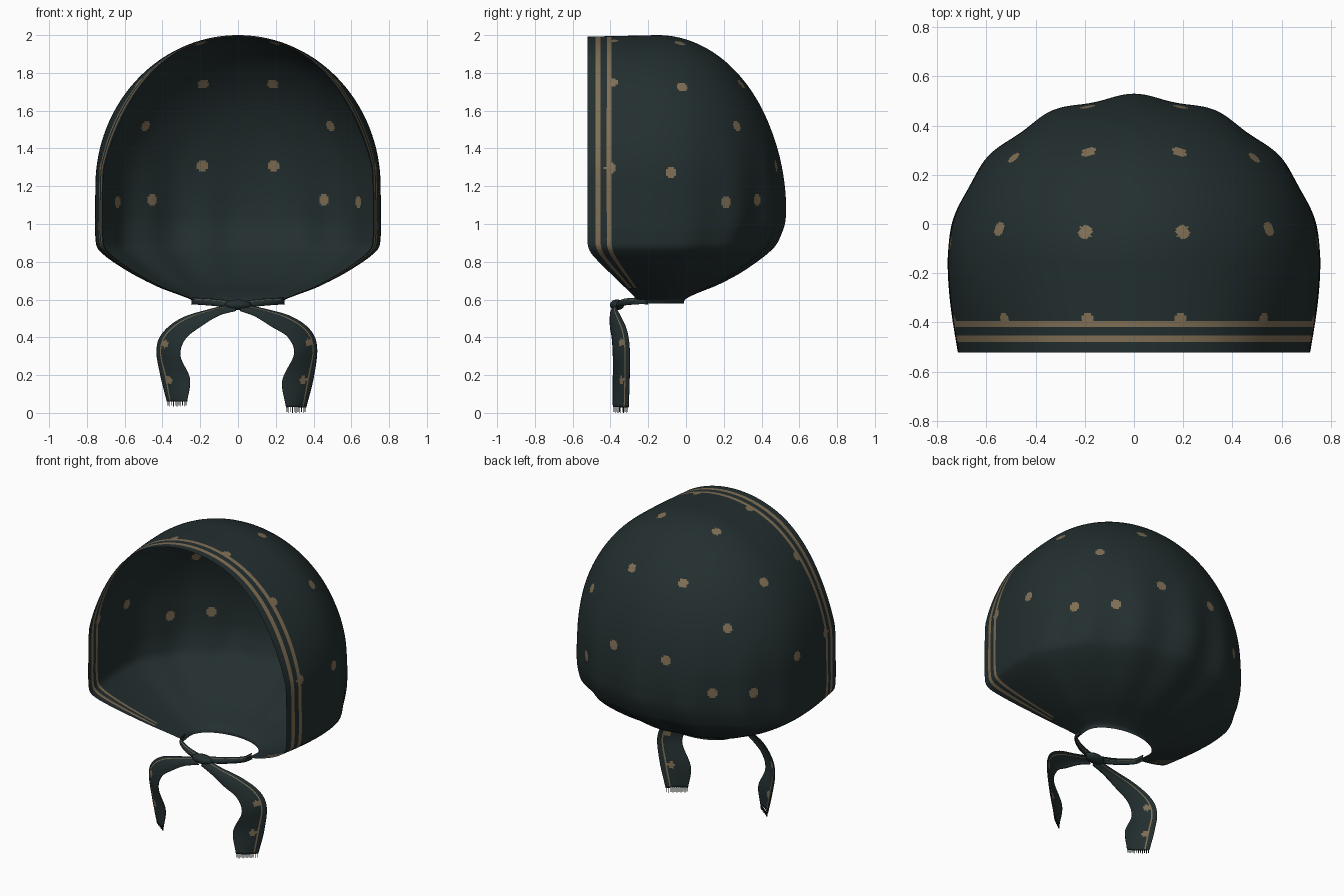
import bpy, bmesh, math
from mathutils import Vector, kdtree

if "Cube" in bpy.data.objects:
    bpy.data.objects.remove(bpy.data.objects["Cube"])


def material(name, rgb):
    m = bpy.data.materials.new(name)
    m.diffuse_color = (*rgb, 1)
    m.use_nodes = True
    m.node_tree.nodes["Principled BSDF"].inputs["Base Color"].default_value = m.diffuse_color
    return m


CLOTH = material("dark teal cloth", (0.017, 0.028, 0.029))
TAN = material("tan print", (0.215, 0.158, 0.090))


def smooth_at(table, t):
    """Smooth curve through (t, value...) rows."""
    t = min(max(t, table[0][0]), table[-1][0])
    i = 0
    while i < len(table) - 2 and t > table[i + 1][0]:
        i += 1
    a, b = table[i], table[i + 1]
    p, q = table[max(i - 1, 0)], table[min(i + 2, len(table) - 1)]
    h = b[0] - a[0]
    u = (t - a[0]) / h
    out = []
    for k in range(1, len(a)):
        m0 = (b[k] - p[k]) / (b[0] - p[0]) * h
        m1 = (q[k] - a[k]) / (q[0] - a[0]) * h
        out.append((2*u**3 - 3*u*u + 1) * a[k] + (u**3 - 2*u*u + u) * m0
                   + (3*u*u - 2*u**3) * b[k] + (u**3 - u*u) * m1)
    return out


def sheet(name, rows, stripe_cols, dots, radius, stripe_from=-1):
    """Grid surface; chosen columns and round dots get the print colour."""
    bm = bmesh.new()
    grid = [[bm.verts.new(p) for p in row] for row in rows]
    for r0, r1 in zip(grid, grid[1:]):
        for j in range(len(r0) - 1):
            f = bm.faces.new((r0[j], r0[j + 1], r1[j + 1], r1[j]))
            f.material_index = int(j in stripe_cols and r0[j].co.z > stripe_from)
            f.smooth = True
    faces = list(bm.faces)
    tree = kdtree.KDTree(len(faces))
    for i, f in enumerate(faces):
        tree.insert(f.calc_center_median(), i)
    tree.balance()
    for d in dots:
        centre = tree.find(Vector(d))[0]
        for _, i, _ in tree.find_range(centre, radius):
            faces[i].material_index = 1
    bmesh.ops.remove_doubles(bm, verts=bm.verts, dist=1e-5)
    bmesh.ops.recalc_face_normals(bm, faces=bm.faces)
    me = bpy.data.meshes.new(name)
    bm.to_mesh(me)
    bm.free()
    me.materials.append(CLOTH)
    me.materials.append(TAN)
    ob = bpy.data.objects.new(name, me)
    bpy.context.collection.objects.link(ob)
    return ob


# Hood: horizontal slices, each open at the front
YC = -0.15
HALF_WIDTH = [(0.58, 0.235), (0.60, 0.25), (0.62, 0.30), (0.67, 0.43), (0.76, 0.60),
              (0.86, 0.735), (0.93, 0.755), (1.05, 0.757), (1.2, 0.755)]
DEPTH = [(0.58, 0.14), (0.60, 0.145), (0.63, 0.20), (0.68, 0.32), (0.76, 0.46),
         (0.87, 0.60), (0.95, 0.645), (1.02, 0.665), (1.1, 0.67)]
FRONT = [(0.58, -0.25), (0.60, -0.258), (0.69, -0.35), (0.83, -0.49), (0.88, -0.518),
         (0.95, -0.522), (2.0, -0.522)]


def upper(z, zc, r):
    return math.sqrt(max(0, 1 - ((z - zc) / r) ** 2))


cuts = [0, 0.057, 0.114, 0.15, 0.186, 0.231, 0.276, 0.31, 0.343]
cuts += [0.343 + 0.657 * k / 22 for k in range(1, 22)]
NB = 190


def hood_slice(z):
    w = 0.755 * upper(z, 1.2, 0.8) if z > 1.2 else smooth_at(HALF_WIDTH, z)[0]
    b = 0.67 * upper(z, 1.1, 0.9) if z > 1.1 else smooth_at(DEPTH, z)[0]
    yf = smooth_at(FRONT, z)[0]
    fold = 0.012 * min(max((1.5 - z) / 0.5, 0), 1) * min(1, (z - 0.58) / 0.15)
    # the opening pinches in slightly at its upper shoulders
    pinch = 0.055 + 0.035 * max(0, math.sin(math.pi * min(max((z - 1.3) / 0.7, 0), 1)))
    side = [(w * (1 - pinch + pinch * math.sin(f * math.pi / 2)), yf + (YC - yf) * f,
             z - 0.008 * (1 - f) * (z > 1.9) * (z - 1.9) / 0.1) for f in cuts]
    back = []
    for k in range(NB + 1):
        a = math.pi * k / NB
        s = 1 + fold * math.cos(14 * (a - math.pi / 2)) * math.sin(a) / 0.65
        back.append((w * math.cos(a) * s, YC + b * math.sin(a) * s, z))
    return side + back + [(-x, y, h) for x, y, h in reversed(side)]


levels = [0.58 + 0.29 * k / 65 for k in range(65)]
levels += [0.87 + 1.13 * math.sin(math.pi / 2 * k / 140) for k in range(141)]
ncol = 2 * len(cuts) + NB
stripes = {2, 3, 6, 7}
stripes |= {ncol - 1 - j for j in stripes}
dots = [(0.2, -0.03, 1.96), (0.56, -0.02, 1.74), (0.19, 0.32, 1.76), (0.5, 0.28, 1.53),
        (0.185, 0.49, 1.31), (0.455, 0.385, 1.13), (0.75, -0.08, 1.27),
        (0.19, -0.39, 1.96), (0.51, -0.39, 1.74), (0.71, -0.4, 1.29)]
dots += [(0.62, 0.2, 1.12)]
dots += [(-x, y, z) for x, y, z in dots]
sheet("hood", [hood_slice(z) for z in levels], stripes, dots, 0.029, 0.66)


# Ribbons: cloth strips between two rails
def ribbon(name, rails, stripe_cols=(), dots=(), bulge=0.012, steps=60, across=20):
    table = [(i, *r) for i, r in enumerate(rails)]
    rows = []
    for k in range(steps + 1):
        v = smooth_at(table, (len(rails) - 1) * k / steps)
        a, b = Vector(v[:3]), Vector(v[3:])
        rows.append([a.lerp(b, j / across)
                     + Vector((0, -bulge * math.sin(math.pi * j / across), 0))
                     for j in range(across + 1)])
    ob = sheet(name, rows, stripe_cols, dots, 0.02)
    mod = ob.modifiers.new("thickness", 'SOLIDIFY')
    mod.thickness = 0.006
    mod.offset = 0


def fringe(name, a, b, length):
    """Short threads along the cut end of a tail."""
    bm = bmesh.new()
    a, b = Vector(a), Vector(b)
    n = 11
    for k in range(n):
        p = a.lerp(b, (k + 0.5) / n)
        g = bmesh.ops.create_cube(bm, size=1)["verts"]
        ln = length * (1 if k % 2 else 0.85)
        for v in g:
            v.co = p + Vector((v.co.x * 0.004, v.co.y * 0.004, (v.co.z - 0.5) * ln))
    me = bpy.data.meshes.new(name)
    bm.to_mesh(me)
    bm.free()
    me.materials.append(CLOTH)
    bpy.context.collection.objects.link(bpy.data.objects.new(name, me))


# Rails: outer edge xyz, inner edge xyz
left = [(-0.02, -0.36, 0.575, -0.01, -0.39, 0.54), (-0.14, -0.365, 0.55, -0.10, -0.40, 0.515),
        (-0.30, -0.345, 0.50, -0.20, -0.40, 0.455), (-0.40, -0.315, 0.42, -0.28, -0.39, 0.39),
        (-0.43, -0.30, 0.33, -0.305, -0.385, 0.30), (-0.41, -0.30, 0.20, -0.255, -0.385, 0.18),
        (-0.375, -0.305, 0.06, -0.27, -0.385, 0.06)]
right = [(0.02, -0.36, 0.575, 0.01, -0.39, 0.54), (0.14, -0.365, 0.55, 0.09, -0.40, 0.51),
         (0.28, -0.345, 0.51, 0.18, -0.40, 0.455), (0.38, -0.315, 0.44, 0.265, -0.39, 0.40),
         (0.417, -0.30, 0.345, 0.297, -0.385, 0.31), (0.40, -0.30, 0.19, 0.235, -0.385, 0.17),
         (0.36, -0.305, 0.03, 0.255, -0.385, 0.03)]
ribbon("left_tail", left, {3}, [(-0.38, -0.34, 0.36), (-0.37, -0.34, 0.17)])
ribbon("right_tail", right, {3}, [(0.375, -0.34, 0.37), (0.35, -0.34, 0.18)])
fringe("left_fringe", left[-1][:3], left[-1][3:], 0.025)
fringe("right_fringe", right[-1][:3], right[-1][3:], 0.03)

# Straps from the neck opening to the knot
for s, side in ((-1, "left"), (1, "right")):
    ribbon(side + "_strap",
           [(s * 0.24, -0.20, 0.612, s * 0.245, -0.20, 0.575),
            (s * 0.22, -0.265, 0.608, s * 0.225, -0.27, 0.575),
            (s * 0.13, -0.325, 0.602, s * 0.13, -0.34, 0.568),
            (s * 0.02, -0.355, 0.59, s * 0.02, -0.37, 0.555)], {4}, steps=30)

# Knot
bpy.ops.mesh.primitive_uv_sphere_add(segments=24, ring_count=14, radius=1,
                                     location=(0, -0.365, 0.572))
knot = bpy.context.object
knot.name = "knot"
knot.scale = (0.07, 0.038, 0.028)
knot.data.materials.append(CLOTH)
bpy.ops.object.shade_smooth()
